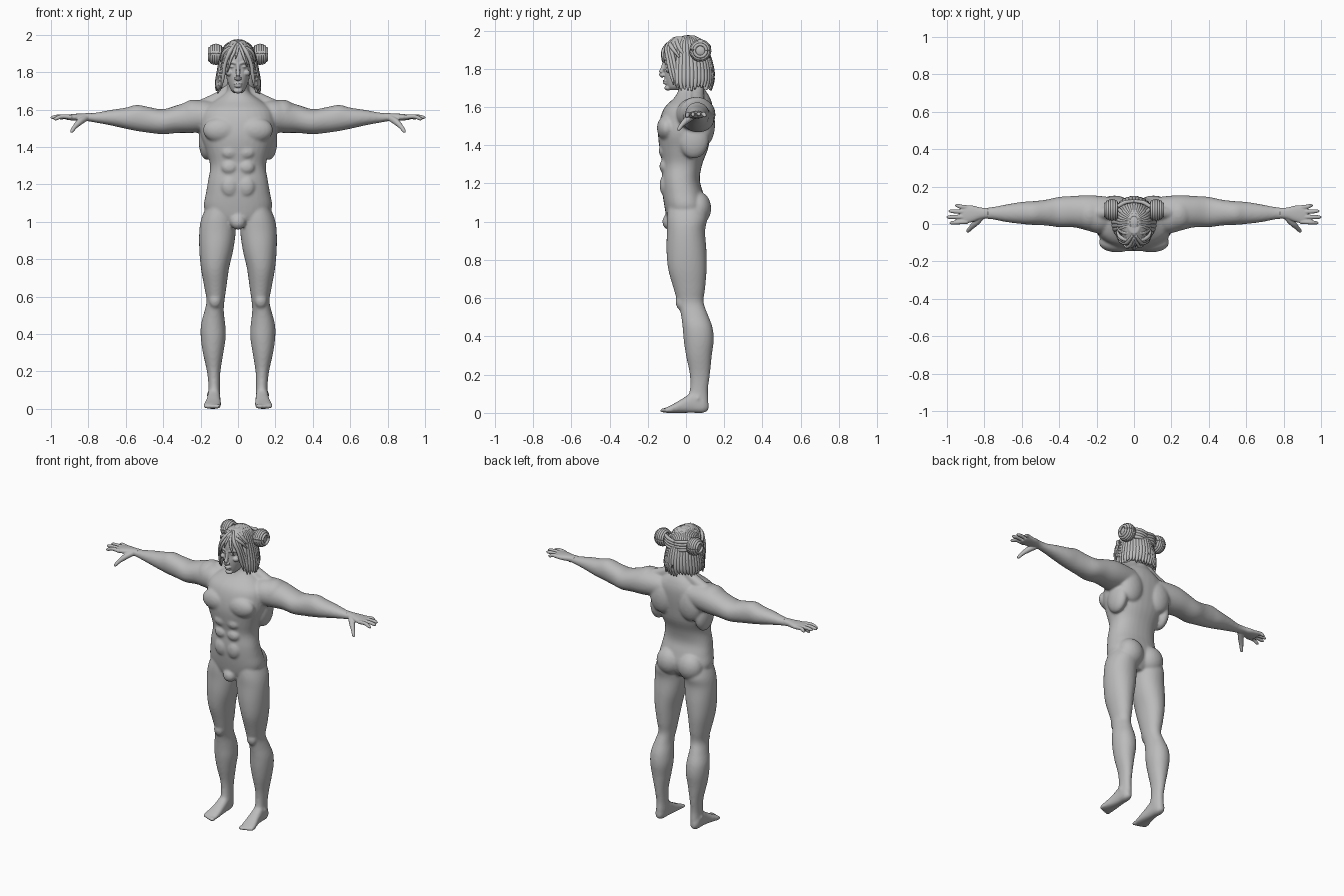
import bpy, bmesh, math, random
from mathutils import Vector, Matrix

random.seed(4)
SIDES = (1, -1)
grey = bpy.data.materials.new("plain grey")
grey.diffuse_color = (0.5, 0.5, 0.5, 1)


def spline(rows, steps):
    """Catmull-Rom through rows of numbers."""
    out, n = [], len(rows)
    for i in range(n - 1):
        p0, p1, p2, p3 = (rows[max(0, min(n - 1, i + k))] for k in (-1, 0, 1, 2))
        for s in range(steps):
            t = s / steps
            out.append([0.5 * (2 * b + (c - a) * t + (2 * a - 5 * b + 4 * c - d) * t * t
                               + (3 * b - a - 3 * c + d) * t ** 3)
                        for a, b, c, d in zip(p0, p1, p2, p3)])
    return out + [list(rows[-1])]


def skin(bm, rings):
    loops = [[bm.verts.new(p) for p in ring] for ring in rings]
    n = len(loops[0])
    for a, b in zip(loops, loops[1:]):
        for i in range(n):
            bm.faces.new((a[i], a[(i + 1) % n], b[(i + 1) % n], b[i]))
    bm.faces.new(loops[0][::-1])
    bm.faces.new(loops[-1])


def loft(bm, axis, rows, side=1, power=2.3, n=32):
    """Rows are (position along axis, min a, max a, min b, max b)."""
    rings = []
    for t, a0, a1, b0, b1 in spline(rows, 4):
        ring = []
        for i in range(n):
            ang = math.tau * i / n
            c, s = math.cos(ang), math.sin(ang)
            a = (a0 + a1) / 2 + (a1 - a0) / 2 * math.copysign(abs(c) ** (2 / power), c)
            b = (b0 + b1) / 2 + (b1 - b0) / 2 * math.copysign(abs(s) ** (2 / power), s)
            x, y, z = {'x': (t, a, b), 'y': (a, t, b), 'z': (a, b, t)}[axis]
            ring.append((x * side, y, z))
        rings.append(ring)
    skin(bm, rings)


def tube(bm, pts, side=1, n=8, steps=5):
    """Round sweep through (x, y, z, radius) points."""
    rows = spline(pts, steps)
    rings = []
    for i, row in enumerate(rows):
        a, b = rows[max(0, i - 1)], rows[min(len(rows) - 1, i + 1)]
        q = (Vector(b[:3]) - Vector(a[:3])).to_track_quat('Z', 'Y')
        r = max(row[3], 0.001)
        ring = [Vector(row[:3]) + q @ Vector((r * math.cos(math.tau * k / n),
                                              r * math.sin(math.tau * k / n), 0)) for k in range(n)]
        rings.append([(p.x * side, p.y, p.z) for p in ring])
    skin(bm, rings)


def blob(bm, c, r, side=1):
    m = Matrix.Translation((c[0] * side, c[1], c[2])) @ Matrix.Diagonal((*r, 1))
    bmesh.ops.create_uvsphere(bm, u_segments=24, v_segments=14, radius=1, matrix=m)


def finish(name, bm, voxel=None, smooth=0):
    bmesh.ops.recalc_face_normals(bm, faces=bm.faces[:])
    for f in bm.faces:
        f.smooth = True
    me = bpy.data.meshes.new(name)
    bm.to_mesh(me)
    bm.free()
    ob = bpy.data.objects.new(name, me)
    bpy.context.collection.objects.link(ob)
    me.materials.append(grey)
    if voxel:
        rm = ob.modifiers.new("fuse", 'REMESH')
        rm.mode, rm.voxel_size, rm.use_smooth_shade = 'VOXEL', voxel, True
        sm = ob.modifiers.new("soften", 'SMOOTH')
        sm.factor, sm.iterations = 0.5, smooth
    return ob


# Body: torso, legs, feet and arms fused into one skin
bm = bmesh.new()
torso = [(.98, .06, -.08, .06), (1.02, .15, -.10, .09), (1.08, .182, -.113, .105),
         (1.15, .172, -.123, .09), (1.22, .16, -.127, .072), (1.3, .149, -.125, .085),
         (1.38, .172, -.138, .115), (1.46, .198, -.146, .13), (1.54, .2, -.135, .14),
         (1.6, .185, -.11, .14), (1.65, .12, -.06, .125), (1.69, .066, -.04, .1),
         (1.73, .056, -.04, .085), (1.79, .054, -.04, .075)]
loft(bm, 'z', [(z, -w, w, f, b) for z, w, f, b in torso])
blob(bm, (0, -.088, 1.0), (.042, .036, .042))
leg = [(1.1, .03, .16, -.09, .09), (1.02, .015, .195, -.1, .11), (.95, .012, .207, -.1, .1),
       (.85, .025, .207, -.102, .107), (.75, .048, .198, -.093, .108), (.65, .062, .18, -.065, .1),
       (.58, .072, .168, -.045, .092), (.52, .076, .18, -.028, .112), (.45, .068, .198, -.018, .138),
       (.38, .066, .199, -.012, .145), (.3, .078, .188, 0, .135), (.2, .094, .166, .02, .125),
       (.12, .097, .158, .02, .115), (.06, .095, .16, 0, .118), (.02, .1, .16, 0, .112)]
foot = [(.118, .115, .145, .015, .05), (.09, .1, .16, 0, .09), (.04, .095, .163, 0, .11),
        (-.01, .093, .168, 0, .08), (-.06, .09, .18, 0, .05), (-.1, .092, .186, 0, .03),
        (-.112, .1, .18, .002, .022)]
arm = [(.1, -.02, .14, 1.5, 1.64), (.18, -.05, .15, 1.48, 1.65), (.25, -.035, .154, 1.475, 1.645),
       (.32, -.018, .15, 1.475, 1.625), (.4, -.017, .145, 1.468, 1.602), (.47, -.008, .13, 1.475, 1.612),
       (.54, -.005, .122, 1.485, 1.625), (.6, 0, .118, 1.497, 1.61), (.68, .01, .105, 1.515, 1.598),
       (.76, .025, .09, 1.53, 1.583), (.82, .028, .087, 1.54, 1.58)]
muscles = [((.09, -.1, 1.49), (.098, .052, .068)),      # chest
           ((.078, .062, 1.07), (.085, .07, .088)),     # buttock
           ((.105, .1, 1.51), (.085, .052, .11)),       # shoulder blade
           ((.165, .04, 1.43), (.045, .08, .1)),        # flank
           ((.235, .055, 1.573), (.085, .09, .08)),     # deltoid
           ((.122, -.028, .58), (.033, .026, .042)),    # kneecap
           ((.045, -.115, 1.37), (.045, .028, .035)),   # abdomen
           ((.045, -.113, 1.29), (.043, .026, .036)),
           ((.045, -.112, 1.19), (.045, .026, .055)),
           ((.155, .06, .075), (.012, .014, .016))]     # ankle bone
for s in SIDES:
    loft(bm, 'z', leg, s, 2.1)
    loft(bm, 'y', foot, s, 2.5)
    loft(bm, 'x', arm, s, 2.1)
    for c, r in muscles:
        blob(bm, c, r, s)
    tube(bm, [(.025, .055, 1.74, .03), (.08, .06, 1.675, .034), (.19, .06, 1.62, .035)], s, 16)
    for i in range(5):
        blob(bm, (.104 + .018 * i, -.117 + .004 * i * i / 2, .013),
             (.013 - .0012 * i, .02, .013 - .001 * i), s)
finish("body", bm, .0075, 7)

# Hands: palm, four fingers and thumb
palm = [(.78, .03, .086, 1.535, 1.582), (.82, .026, .088, 1.54, 1.58), (.86, .012, .098, 1.54, 1.578),
        (.9, .004, .1, 1.543, 1.574), (.925, .01, .095, 1.548, 1.57)]
fingers = [(.012, .006, .985, 1.548), (.038, .037, 1.0, 1.556), (.064, .069, .99, 1.558), (.088, .098, .955, 1.552)]
for s, label in zip(SIDES, ("left", "right")):
    bm = bmesh.new()
    loft(bm, 'x', palm, s)
    for y0, y1, tip, z in fingers:
        mid = (.9 + tip) / 2
        tube(bm, [(.89, y0, 1.559, .0125), (mid, (y0 + y1) / 2, 1.563, .0115),
                  (tip - .012, y1, z + .003, .01), (tip + .002, y1, z, .004)], s, 12)
    tube(bm, [(.81, .045, 1.558, .018), (.845, .008, 1.535, .018), (.872, -.02, 1.508, .0125),
              (.888, -.037, 1.485, .01), (.892, -.042, 1.477, .004)], s, 12)
    finish(label + "_hand", bm, .0035, 4)

# Head with facial features
bm = bmesh.new()
skull = [(1.688, .02, -.085, -.03), (1.705, .038, -.1, 0), (1.74, .053, -.11, .04), (1.78, .064, -.114, .07),
         (1.82, .07, -.112, .085), (1.86, .074, -.12, .095), (1.9, .076, -.115, .1),
         (1.94, .065, -.093, .085), (1.97, .03, -.05, .04)]
loft(bm, 'z', [(z, -w, w, f, b) for z, w, f, b in skull], 1, 2.1)
tube(bm, [(0, -.11, 1.85, .01), (0, -.12, 1.81, .01), (0, -.13, 1.775, .013), (0, -.118, 1.757, .009)], 1, 12)
blob(bm, (0, -.108, 1.737), (.024, .014, .0065))
blob(bm, (0, -.107, 1.725), (.02, .013, .007))
blob(bm, (0, -.095, 1.7), (.024, .018, .014))
for s in SIDES:
    blob(bm, (.011, -.122, 1.766), (.009, .01, .008), s)
    blob(bm, (.03, -.098, 1.829), (.015, .014, .008), s)
    blob(bm, (.046, -.085, 1.795), (.02, .022, .017), s)
    blob(bm, (.073, .01, 1.81), (.009, .02, .03), s)
    tube(bm, [(.01, -.115, 1.846, .007), (.032, -.108, 1.853, .009), (.056, -.083, 1.845, .006)], s, 10)
finish("head", bm, .0035, 3)

# Hair: close cap, long locks round the sides and back, loose fringe
bm = bmesh.new()
blob(bm, (0, .012, 1.868), (.083, .103, .108))
loft(bm, 'z', [(1.71, -.085, .085, .03, .12), (1.78, -.085, .085, .015, .125), (1.88, -.075, .075, .02, .11)])
N = 27
for i in range(N):
    a = math.radians(-32 + 244 * i / (N - 1))
    c, d = math.cos(a), math.sin(a)
    j = random.uniform(-.012, .012)
    tube(bm, [(.02 * c, .01 + .03 * d, 1.968, .007), (.065 * c, .01 + .078 * d, 1.935, .011),
              (.087 * c, .015 + .1 * d, 1.87, .013), (.1 * c, .018 + .115 * d, 1.8, .015),
              (.11 * c, .018 + .118 * d, 1.74, .014), (.117 * c, .018 + .112 * d, 1.695 + j, .004)])
for s in SIDES:
    for k in range(5):     # locks combed over the crown
        y = -.075 + .035 * k
        tube(bm, [(.004, y, 1.965 - 6 * (y - .0) ** 2, .007), (.045, y - .008, 1.95 - 4 * y * y, .011),
                  (.078, y + .01, 1.9, .01), (.09, y + .04, 1.86, .005)], s)
    for k in range(3):     # face-framing locks
        tube(bm, [(.008, -.06 + .01 * k, 1.962, .007), (.04 + .007 * k, -.1 + .012 * k, 1.915, .011),
                  (.068 + .004 * k, -.095 + .015 * k, 1.85, .01), (.079 + .006 * k, -.08 + .015 * k, 1.78, .01),
                  (.09 + .009 * k, -.065 + .012 * k, 1.715 - .006 * k, .003)], s)
tube(bm, [(.0, -.07, 1.955, .006), (-.02, -.113, 1.91, .009), (-.04, -.123, 1.865, .008), (-.056, -.11, 1.8, .003)])
tube(bm, [(.0, -.07, 1.955, .006), (.022, -.112, 1.91, .008), (.034, -.122, 1.875, .007), (.05, -.115, 1.83, .003)])
tube(bm, [(.0, -.07, 1.955, .006), (-.005, -.115, 1.91, .007), (-.014, -.127, 1.87, .003)])
finish("hair", bm)

# Twisted hair buns, each a core wrapped in locks, joined by a band at the back
bm = bmesh.new()
for s in SIDES:
    blob(bm, (.12, .075, 1.895), (.033, .046, .046), s)
    for k in range(6):
        x = .095 + .0115 * k
        r = .05 * math.sqrt(max(.2, 1 - ((x - .118) / .045) ** 2))
        tube(bm, [(x, .075 + r * math.cos(math.tau * t / 10), 1.895 + r * math.sin(math.tau * t / 10), .0085)
                  for t in range(11)], s, 8, 3)
    for k in range(4):
        z = 1.925 - .018 * k
        tube(bm, [(.0, .122 - .003 * k, z - .012, .009), (.05, .115, z - .005, .011),
                  (.1, .085, z, .01)], s)
finish("hair_buns", bm)
